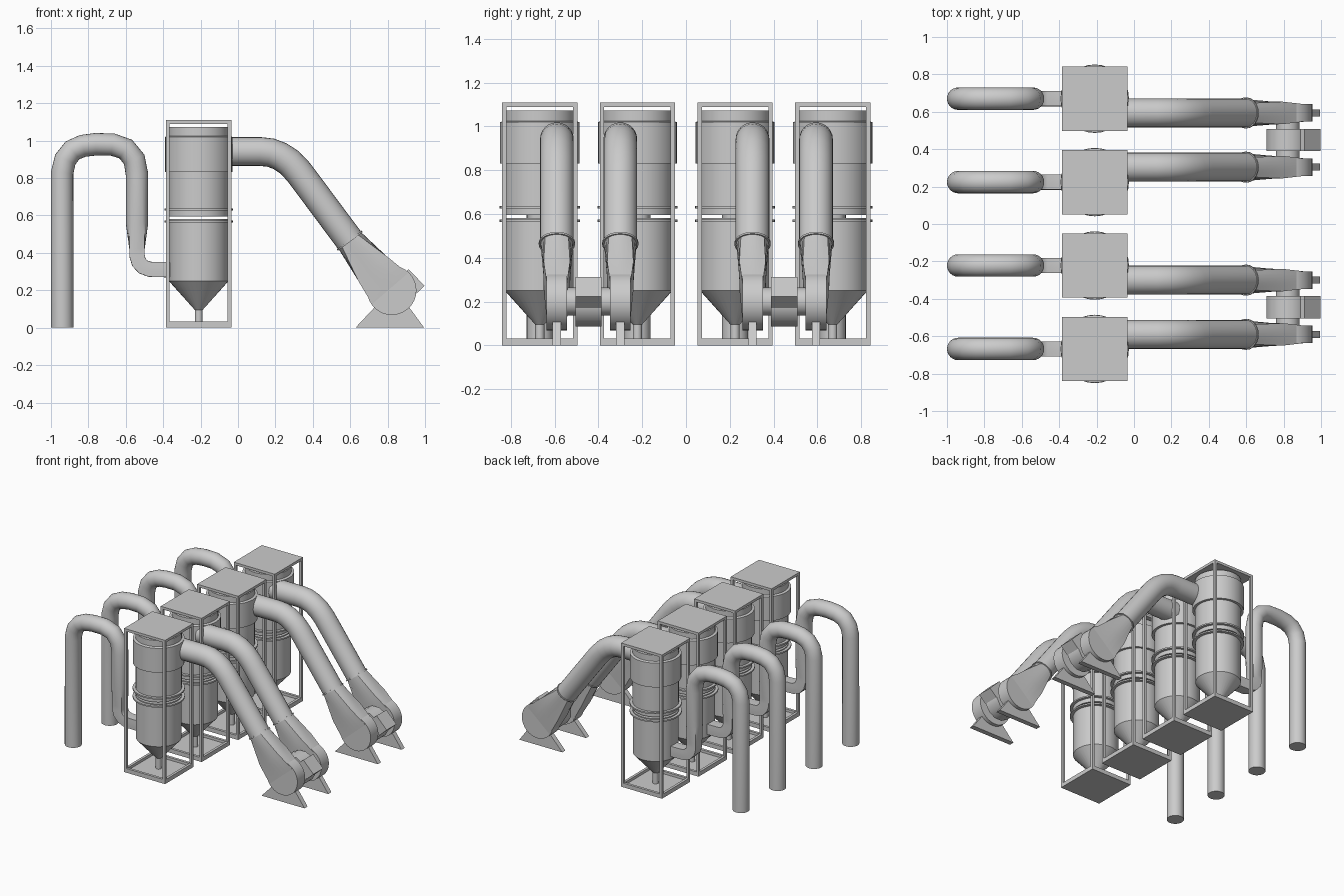
import bpy, bmesh, math
from mathutils import Vector

if "Cube" in bpy.data.objects:
    bpy.data.objects.remove(bpy.data.objects["Cube"])

UNITS = (0.67, 0.224, -0.222, -0.668)


def finish(name, bm, angle=32):
    bmesh.ops.recalc_face_normals(bm, faces=bm.faces)
    me = bpy.data.meshes.new(name)
    bm.to_mesh(me)
    bm.free()
    ob = bpy.data.objects.new(name, me)
    bpy.context.collection.objects.link(ob)
    bpy.ops.object.select_all(action='DESELECT')
    ob.select_set(True)
    bpy.context.view_layer.objects.active = ob
    bpy.ops.object.shade_smooth_by_angle(angle=math.radians(angle))
    return ob


def skin(bm, rings):
    """Bridge rings of points and cap both ends."""
    vs = [[bm.verts.new(p) for p in r] for r in rings]
    n = len(vs[0])
    for a, b in zip(vs, vs[1:]):
        for i in range(n):
            j = (i + 1) % n
            bm.faces.new((a[i], a[j], b[j], b[i]))
    bm.faces.new(vs[0])
    bm.faces.new(vs[-1])


def loft(name, y, stations, n=24):
    """Duct in the xz plane; station = x, z, half height, half width, squareness."""
    pts = [Vector((s[0], s[1])) for s in stations]
    rings = []
    for k, (x, z, hn, hy, sq) in enumerate(stations):
        t = Vector((0, 0))
        if k > 0:
            t += (pts[k] - pts[k - 1]).normalized()
        if k < len(pts) - 1:
            t += (pts[k + 1] - pts[k]).normalized()
        t.normalize()
        ring = []
        for i in range(n):
            a = 2 * math.pi * i / n
            c, s = math.cos(a), math.sin(a)
            f = (1 - sq) + sq / max(abs(c), abs(s))
            ring.append((x - t.y * hn * c * f, y + hy * s * f, z + t.x * hn * c * f))
        rings.append(ring)
    bm = bmesh.new()
    skin(bm, rings)
    return finish(name, bm)


def lathe(name, x, y, profile, n=32):
    """Upright turned part from (radius, z) pairs."""
    bm = bmesh.new()
    skin(bm, [[(x + r * math.cos(2 * math.pi * i / n), y + r * math.sin(2 * math.pi * i / n), z)
               for i in range(n)] for r, z in profile])
    return finish(name, bm)


def plate(name, outline, y0, y1):
    """Extrude an xz outline along y."""
    bm = bmesh.new()
    skin(bm, [[(x, y, z) for x, z in outline] for y in (y0, y1)])
    return finish(name, bm)


def disc(cx, cz, r, n, turn=0.0):
    return [(cx + r * math.cos(turn + 2 * math.pi * i / n),
             cz + r * math.sin(turn + 2 * math.pi * i / n)) for i in range(n)]


def boxes(name, items):
    """Several axis-aligned boxes (x0, x1, y0, y1, z0, z1) in one object."""
    bm = bmesh.new()
    for x0, x1, y0, y1, z0, z1 in items:
        skin(bm, [[(x0, y0, z), (x1, y0, z), (x1, y1, z), (x0, y1, z)] for z in (z0, z1)])
    return finish(name, bm)


TX = -0.21           # tank axis
HX, HY = 0.175, 0.172  # frame half sizes
W = 0.02             # frame bar width

for k, y in enumerate(UNITS):
    # support frame: posts, bottom rim, floor and roof plate
    bars = [(TX - HX, TX + HX, y - HY, y + HY, 1.09, 1.11),
            (TX - HX, TX + HX, y - HY, y + HY, 0.0, 0.012)]
    for s in (-1, 1):
        px, py = TX + s * (HX - W / 2), y + s * (HY - W / 2)
        bars.append((px - W / 2, px + W / 2, y - HY, y + HY, 0.0, 0.032))
        bars.append((TX - HX, TX + HX, py - W / 2, py + W / 2, 0.0, 0.032))
        for u in (-1, 1):
            qy = y + u * (HY - W / 2)
            bars.append((px - W / 2, px + W / 2, qy - W / 2, qy + W / 2, 0.0, 1.1))
    boxes(f"support_frame_{k}", bars)

    # hopper tank below the joint, filter chamber above it
    lathe(f"hopper_tank_{k}", TX, y, [(0.021, 0.01), (0.021, 0.095), (0.16, 0.25), (0.16, 0.563),
                                      (0.183, 0.563), (0.183, 0.574), (0.162, 0.574), (0.162, 0.582)])
    lathe(f"filter_chamber_{k}", TX, y, [(0.162, 0.595), (0.162, 0.626), (0.183, 0.626), (0.183, 0.637),
                                         (0.162, 0.637), (0.162, 0.832), (0.181, 0.832), (0.181, 1.02),
                                         (0.163, 1.025), (0.163, 1.072)])

    # hooked exhaust pipe: round stack reducing to a square inlet elbow
    r = 0.06
    stack = [(-0.94, 0), (-0.94, 0.83), (-0.923, 0.9), (-0.885, 0.948), (-0.83, 0.972), (-0.76, 0.981),
             (-0.67, 0.979), (-0.6, 0.955), (-0.555, 0.9), (-0.54, 0.82), (-0.54, 0.56)]
    elbow = [(-0.54, 0.42), (-0.54, 0.385), (-0.53, 0.35), (-0.507, 0.325), (-0.47, 0.312), (-0.36, 0.31)]
    loft(f"hooked_pipe_{k}", y, [(x, z, r, r, 0) for x, z in stack]
         + [(x, z, 0.041, 0.041, 0.9) for x, z in elbow])

for p, mid in enumerate((0.449, -0.445)):
    for s in (-1, 1):
        y = mid + s * 0.145
        tag = f"{p}_{'a' if s < 0 else 'b'}"
        # large round duct from the chamber down to the fan
        r = 0.077
        path = [(-0.1, 0.942), (0.12, 0.942), (0.175, 0.936), (0.225, 0.917), (0.275, 0.884),
                (0.322, 0.835), (0.36, 0.785), (0.598, 0.465)]
        loft(f"main_duct_{tag}", y, [(x, z, r, r, 0) for x, z in path])
        # thin coupling flange
        loft(f"duct_flange_{tag}", y, [(0.595, 0.469, 0.083, 0.083, 0), (0.601, 0.461, 0.083, 0.083, 0)])
        # round-to-square transition running into the fan
        loft(f"transition_{tag}", y, [(0.598, 0.465, 0.075, 0.075, 0), (0.718, 0.318, 0.1, 0.06, 1),
                                      (0.82, 0.2, 0.128, 0.046, 1)])
        # fan housing and foot
        plate(f"fan_housing_{tag}", disc(0.822, 0.2, 0.132, 32), y - 0.047, y + 0.047)
        plate(f"fan_foot_{tag}", [(0.628, 0), (0.995, 0), (0.9, 0.13), (0.75, 0.13)],
              y - 0.019, y + 0.019)
    # shared shaft, motor and terminal box between the two fans
    plate(f"drive_shaft_{p}", disc(0.822, 0.2, 0.064, 20), mid - 0.14, mid + 0.14)
    plate(f"motor_{p}", disc(0.822, 0.2, 0.117, 12, math.radians(15)), mid - 0.06, mid + 0.06)
    plate(f"terminal_box_{p}", [(0.86, 0.265), (0.912, 0.312), (0.998, 0.224), (0.94, 0.17)],
          mid - 0.06, mid + 0.06)
